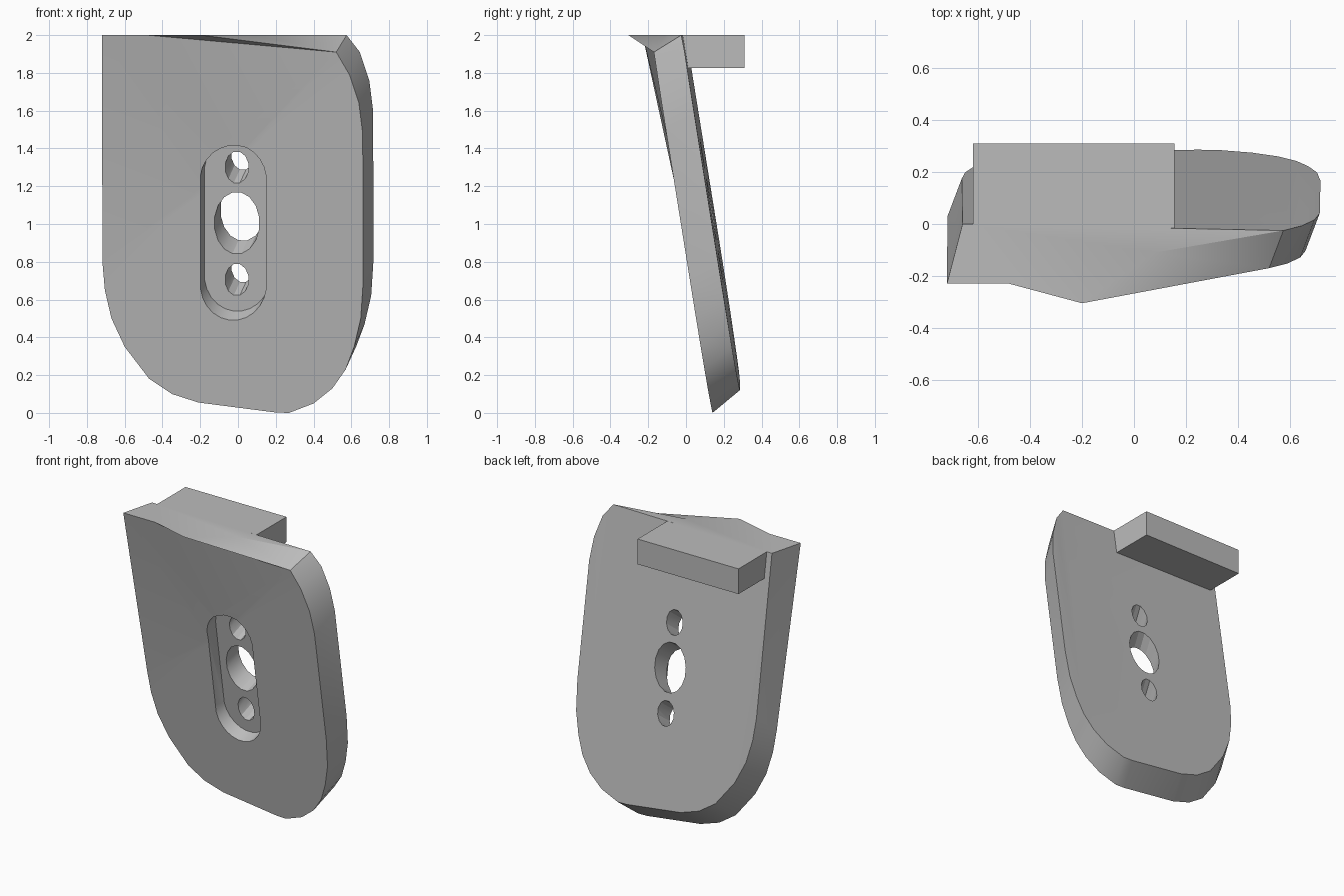
import bpy, bmesh, math
from mathutils import Vector

cube = bpy.data.objects.get("Cube")
if cube:
    bpy.data.objects.remove(cube, do_unlink=True)

grey = bpy.data.materials.new("plain_grey")
grey.use_nodes = True
grey.diffuse_color = (0.5, 0.5, 0.5, 1)
grey.node_tree.nodes["Principled BSDF"].inputs["Base Color"].default_value = grey.diffuse_color

DX, DZ, THICK = 0.055, 0.12, 0.165   # oblique extrusion from front to back


def on_plate(x, z, t):
    """Point under front-outline position (x, z) at depth t (0 front, 1 back)."""
    x, z = x + DX * t, z + DZ * t
    return Vector((x, 0.145 - 0.16 * z - 0.018 * x + THICK * t, z))


def finish(name, bm):
    bmesh.ops.recalc_face_normals(bm, faces=bm.faces[:])
    mesh = bpy.data.meshes.new(name)
    bm.to_mesh(mesh)
    bm.free()
    mesh.materials.append(grey)
    obj = bpy.data.objects.new(name, mesh)
    bpy.context.collection.objects.link(obj)
    return obj


def prism(name, outline, t0, t1):
    bm = bmesh.new()
    near = [bm.verts.new(on_plate(x, z, t0)) for x, z in outline]
    far = [bm.verts.new(on_plate(x, z, t1)) for x, z in outline]
    bm.faces.new(near)
    bm.faces.new(far[::-1])
    for i in range(len(near)):
        j = (i + 1) % len(near)
        bm.faces.new((near[i], far[i], far[j], near[j]))
    return finish(name, bm)


def oval(cx, cz, rx, rz, sides, stretch=0.0):
    pts = []
    for i in range(sides):
        a = 2 * math.pi * (i + 0.5) / sides
        pts.append((cx + rx * math.cos(a),
                    cz + rz * math.sin(a) + math.copysign(stretch, math.sin(a))))
    return pts


# Tilted plate: front outline from the top right corner round to the top left
outline = [(.52, 1.91), (.59, 1.79), (.64, 1.64), (.66, 1.48), (.663, .7), (.65, .5),
           (.615, .35), (.57, .23), (.5, .13), (.4, .05), (.27, 0), (.2, .002),
           (-.21, .055), (-.35, .1), (-.47, .18), (-.6, .35), (-.67, .5),
           (-.705, .65), (-.718, .8)]
bm = bmesh.new()
front = [bm.verts.new(on_plate(x, z, 0)) for x, z in outline]
back = [bm.verts.new(on_plate(x, z, 1)) for x, z in outline]
back[0].co.z = 2
corner_front = bm.verts.new((-.72, -.23, 2))
corner_back = bm.verts.new((-.66, 0, 2))
lip_start = bm.verts.new((-.48, -.23, 2))
lip_tip = bm.verts.new((-.2, -.305, 2))
ridge = bm.verts.new((.08, -.11, 2))
hub = bm.verts.new(on_plate(-.05, 1.3, 0))
front.append(corner_front)
back.append(corner_back)
for i in range(len(front) - 1):
    bm.faces.new((front[i], back[i], back[i + 1], front[i + 1]))
    bm.faces.new((front[i], front[i + 1], hub))
bm.faces.new((corner_front, lip_start, hub))
bm.faces.new((lip_start, front[0], hub))
bm.faces.new(back)
# Top edge with its forward lip
bm.faces.new((lip_start, lip_tip, front[0]))
bm.faces.new((lip_tip, ridge, front[0]))
bm.faces.new((ridge, back[0], front[0]))
bm.faces.new((corner_front, corner_back, back[0], ridge, lip_tip, lip_start))
bmesh.ops.triangulate(bm, faces=bm.faces[:])
plate = finish("tilted_plate", bm)

# Recessed slot and three through holes
SLOT = 0.4
cutters = [prism("slot_cutter", oval(-.025, .955, .175, .19, 24, .275), -.6, SLOT)]
for label, cz, rx, rz, sides in (("upper", 1.3, .063, .085, 12),
                                 ("middle", 1.005, .12, .165, 16),
                                 ("lower", .705, .063, .085, 12)):
    shape = oval(-.006 - DX * SLOT, cz - DZ * SLOT, rx, rz, sides)
    cutters.append(prism(label + "_hole_cutter", shape, SLOT - .2, 1.6))

bpy.context.view_layer.objects.active = plate
for cutter in cutters:
    cutter.hide_render = True
    mod = plate.modifiers.new(cutter.name, 'BOOLEAN')
    mod.operation = 'DIFFERENCE'
    mod.solver = 'EXACT'
    mod.object = cutter
    bpy.ops.object.modifier_apply(modifier=mod.name)
    bpy.data.objects.remove(cutter, do_unlink=True)

# Rear mounting block
bm = bmesh.new()
bmesh.ops.create_cube(bm, size=1)
for v in bm.verts:
    v.co.x = .155 if v.co.x > 0 else -.62
    v.co.y = .31 if v.co.y > 0 else -.015
    v.co.z = 2 if v.co.z > 0 else 1.825
block = finish("rear_block", bm)

bpy.ops.object.select_all(action='DESELECT')
plate.select_set(True)
bpy.ops.object.shade_smooth_by_angle(angle=math.radians(25))
